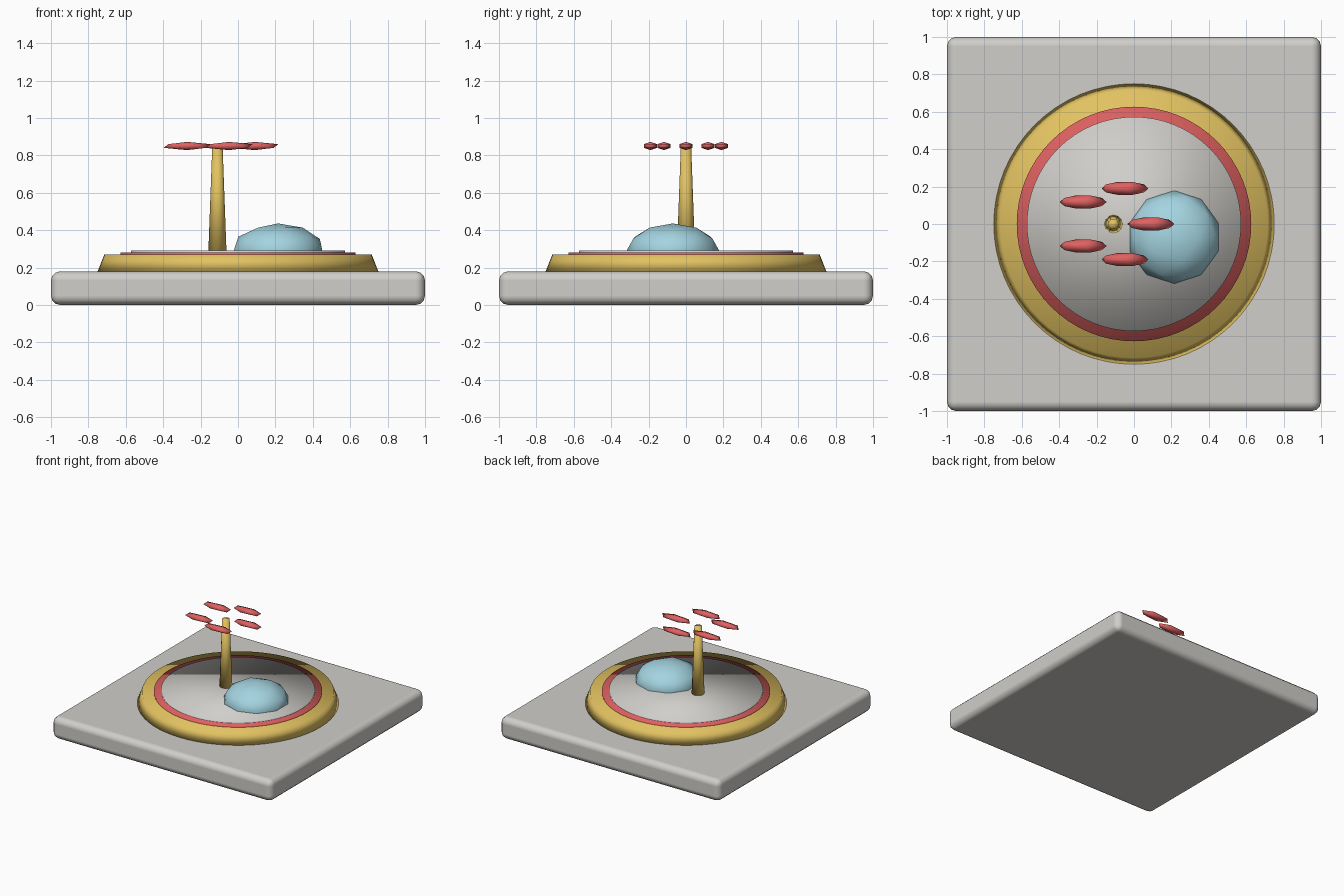
import bpy
from math import radians, cos, sin, tau

cube = bpy.data.objects.get("Cube")
if cube:
    bpy.data.objects.remove(cube, do_unlink=True)


def material(name, color):
    mat = bpy.data.materials.new(name)
    mat.use_nodes = True
    rgba = (*color, 1)
    mat.diffuse_color = rgba
    mat.node_tree.nodes["Principled BSDF"].inputs["Base Color"].default_value = rgba
    return mat


stone = material("warm grey", (0.63, 0.62, 0.59))
gold = material("golden yellow", (0.76, 0.54, 0.12))
coral = material("coral red", (0.74, 0.12, 0.12))
sky = material("pale blue", (0.37, 0.66, 0.75))


def finish(name, mat):
    obj = bpy.context.object
    obj.name = name
    obj.data.materials.append(mat)
    bpy.ops.object.shade_smooth()
    return obj


def round_part(name, mat, r_bottom, r_top, z_bottom, z_top, x=0, sides=64):
    bpy.ops.mesh.primitive_cone_add(
        vertices=sides, radius1=r_bottom, radius2=r_top,
        depth=z_top - z_bottom, location=(x, 0, (z_bottom + z_top) / 2))
    return finish(name, mat)


def faceted_ball(name, mat, level, location, scale):
    bpy.ops.mesh.primitive_ico_sphere_add(subdivisions=level, radius=1, location=location)
    bpy.context.object.scale = scale
    bpy.ops.object.transform_apply(location=False, rotation=False, scale=True)
    return finish(name, mat)


# Square slab with rounded edges
bpy.ops.mesh.primitive_cube_add(size=1, location=(0, 0, 0.09))
bpy.context.object.scale = (2, 2, 0.18)
bpy.ops.object.transform_apply(location=False, rotation=False, scale=True)
slab = finish("base_slab", stone)
bpy.ops.object.shade_smooth_by_angle(angle=radians(40))
bevel = slab.modifiers.new("rounded edges", "BEVEL")
bevel.width = 0.05
bevel.segments = 3
bevel.harden_normals = True

# Stacked discs
round_part("sand_disc", gold, 0.75, 0.715, 0.18, 0.27)
round_part("rim_disc", coral, 0.627, 0.627, 0.26, 0.28)
round_part("centre_disc", stone, 0.573, 0.573, 0.27, 0.29)

# Blue mound
faceted_ball("mound", sky, 2, (0.214, -0.07, 0.286), (0.25, 0.25, 0.15))

# Trunk and its ring of fronds
trunk_x = -0.11
round_part("trunk", gold, 0.049, 0.028, 0.27, 0.84, trunk_x, 12)
for i in range(5):
    a = tau * i / 5
    faceted_ball(f"frond_{i + 1}", coral, 1,
                 (trunk_x + 0.2 * cos(a), 0.2 * sin(a), 0.85),
                 (0.14, 0.041, 0.022))
